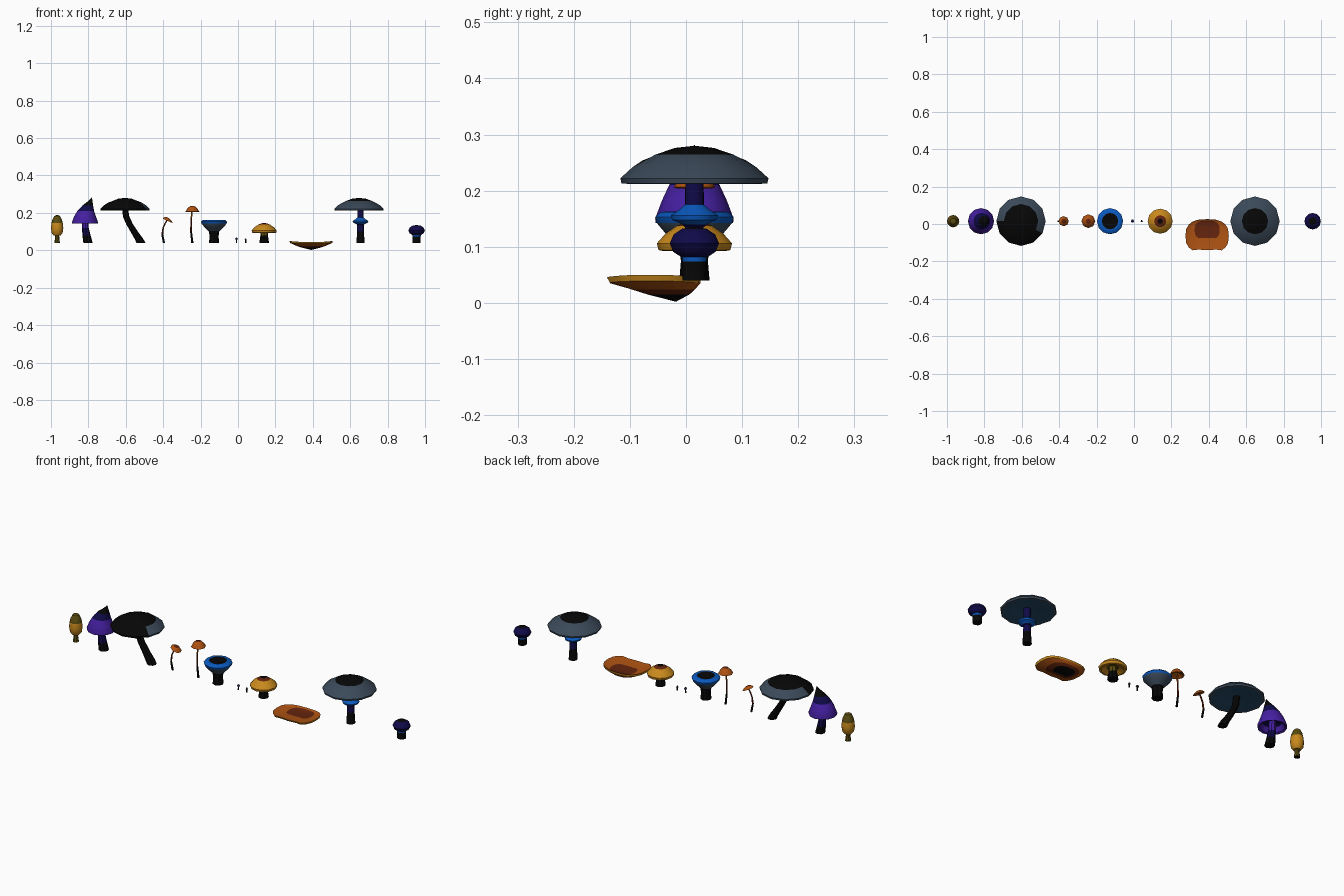
import bpy, bmesh, math

if "Cube" in bpy.data.objects:
    bpy.data.objects.remove(bpy.data.objects["Cube"])

# Flat colours (linear)
COLOURS = {
    "black": (0.002, 0.002, 0.002), "slate": (0.043, 0.066, 0.098),
    "deep_teal": (0.018, 0.07, 0.14), "purple": (0.06, 0.014, 0.36),
    "navy": (0.005, 0.003, 0.065), "blue": (0.003, 0.1, 0.52),
    "yellow": (0.58, 0.25, 0.012), "orange": (0.42, 0.085, 0.006),
    "red_brown": (0.13, 0.018, 0.004), "olive": (0.1, 0.07, 0.005)}
NAMES = list(COLOURS)
MATS = []
for n, c in COLOURS.items():
    m = bpy.data.materials.new(n)
    m.diffuse_color = (*c, 1)
    m.use_nodes = True
    m.node_tree.nodes["Principled BSDF"].inputs["Base Color"].default_value = m.diffuse_color
    MATS.append(m)
YC = 0.015


def finish(name, bm):
    bmesh.ops.recalc_face_normals(bm, faces=bm.faces)
    me = bpy.data.meshes.new(name)
    bm.to_mesh(me)
    bm.free()
    for m in MATS:
        me.materials.append(m)
    ob = bpy.data.objects.new(name, me)
    bpy.context.collection.objects.link(ob)
    bpy.context.view_layer.objects.active = ob
    ob.select_set(True)
    bpy.ops.object.shade_smooth_by_angle(angle=math.radians(40))
    ob.select_set(False)
    return ob


def skin(name, rings, cols):
    """Bridge rings of points; one-point rings close as fans."""
    bm = bmesh.new()
    vs = [[bm.verts.new(p) for p in r] for r in rings]
    for a, b, col in zip(vs, vs[1:], cols):
        n = max(len(a), len(b))
        for i in range(n):
            j = (i + 1) % n
            if len(a) == 1:
                f = (a[0], b[i], b[j])
            elif len(b) == 1:
                f = (a[i], b[0], a[j])
            else:
                f = (a[i], b[i], b[j], a[j])
            bm.faces.new(f).material_index = NAMES.index(col)
    return finish(name, bm)


def lathe(name, x, profile, sides=12, tilt=0.0):
    """Profile rows: radius, z, x shift, colour of the band below the row."""
    rings = []
    for r, z, dx, _ in profile:
        if r == 0:
            rings.append([(x + dx, YC, z)])
        else:
            rings.append([(x + dx + r * math.cos(a), YC + r * math.sin(a),
                           z - tilt * r * math.cos(a))
                          for a in (2 * math.pi * i / sides for i in range(sides))])
    return skin(name, rings, [p[3] for p in profile])


def stem(name, x, rows, sides=8):
    """Stem from top to base, closed at both ends."""
    top, base = rows[0], rows[-1]
    lathe(name, x, [(0, top[1], top[2], top[3])] + rows + [(0, base[1], base[2], "black")], sides)


# Egg-shaped mushroom
lathe("egg_cap", -0.967, [
    (0, .19, 0, "olive"), (.016, .183, 0, "olive"), (.026, .162, 0, "olive"),
    (.03, .145, 0, "yellow"), (.033, .118, 0, "yellow"), (.029, .092, 0, "yellow"),
    (.018, .078, 0, "yellow"), (0, .078, 0, "yellow")], 12)
stem("egg_stem", -0.967, [(.011, .08, 0, "olive"), (.012, .06, 0, "olive"), (.015, .04, 0, "black")])

# Pointed hat mushroom
lathe("pointed_cap", -0.818, [
    (0, .282, .037, "black"), (.012, .262, .028, "black"), (.028, .24, .015, "navy"),
    (.045, .21, .004, "purple"), (.058, .182, 0, "purple"), (.07, .15, 0, "purple"),
    (.069, .142, 0, "purple"), (.058, .146, 0, "purple"), (.045, .17, 0, "navy"),
    (0, .185, 0, "navy")])
stem("pointed_stem", -0.818, [(.017, .18, 0, "purple"), (.018, .12, .002, "navy"),
                              (.022, .08, .008, "black"), (.025, .04, .016, "black")])


# Two broad parasol caps
def parasol(name, x, dark, dark_z):
    return lathe(name, x, [
        (0, .28, 0, "black"), (.035, .276, 0, "black"), (dark, dark_z, 0, "slate"),
        (.11, .242, 0, "slate"), (.132, .222, 0, "slate"), (.13, .213, 0, "slate"),
        (.118, .212, 0, "deep_teal"), (.07, .222, 0, "deep_teal"),
        (0, .226, 0, "deep_teal")], 12)


leaning = parasol("leaning_cap", -0.604, 0.092, .254)
for f in leaning.data.polygons:          # dark patch spills over the front rim
    dx, dy = f.center.x + 0.604, f.center.y - YC
    if dy < -0.01 and dx < -1.5 * dy and f.normal.z > -0.3:
        f.material_index = NAMES.index("black")
stem("leaning_stem", -0.604, [
    (.016, .226, 0, "black"), (.017, .18, .006, "black"), (.018, .14, .024, "black"),
    (.02, .095, .052, "black"), (.023, .06, .075, "black"), (.024, .04, .085, "black")])
parasol("parasol_cap", 0.647, 0.07, .264)
stem("parasol_stem", 0.655, [(.017, .226, 0, "navy"), (.017, .16, 0, "navy"),
                             (.018, .1, 0, "black"), (.022, .04, 0, "black")], 10)
lathe("parasol_skirt", 0.655, [
    (.017, .175, 0, "blue"), (.026, .167, 0, "blue"), (.042, .156, 0, "blue"),
    (.04, .148, 0, "blue"), (.022, .14, 0, "navy"), (.017, .135, 0, "navy")])

# Two thin-stemmed mushrooms
lathe("drooping_cap", -0.376, [
    (0, .176, 0, "red_brown"), (.013, .172, 0, "orange"), (.022, .165, 0, "orange"),
    (.027, .157, 0, "orange"), (.02, .157, 0, "orange"), (0, .162, 0, "orange")], 8, 0.45)
stem("drooping_stem", -0.376, [
    (.004, .165, 0, "red_brown"), (.004, .145, -.013, "red_brown"), (.004, .12, -.024, "red_brown"),
    (.005, .085, -.029, "black"), (.006, .04, -.02, "black")], 6)
lathe("slender_cap", -0.244, [
    (0, .238, 0, "red_brown"), (.014, .235, 0, "orange"), (.028, .222, 0, "orange"),
    (.037, .206, 0, "orange"), (.032, .204, 0, "orange"), (.012, .216, 0, "yellow"),
    (0, .218, 0, "yellow")], 8)
stem("slender_stem", -0.244, [
    (.004, .22, 0, "orange"), (.004, .17, -.006, "red_brown"), (.005, .1, -.007, "black"),
    (.006, .04, 0, "black")], 6)

# Blue funnel mushroom
lathe("funnel_cap", -0.128, [
    (0, .152, 0, "black"), (.025, .157, 0, "black"), (.044, .163, 0, "blue"),
    (.06, .162, 0, "blue"), (.07, .153, 0, "blue"), (.067, .142, 0, "slate"),
    (.05, .122, 0, "slate"), (.028, .1, 0, "black"), (0, .1, 0, "black")], 12)
stem("funnel_stem", -0.128, [(.028, .104, 0, "black"), (.024, .075, 0, "black"), (.027, .04, 0, "black")])

# Two tiny sprouts
for i, (x, r, z) in enumerate([(-.008, .009, .068), (.041, .006, .064)]):
    lathe(f"tiny_cap_{i}", x, [
        (0, z, 0, "navy"), (r * .7, z - .004, 0, "slate"), (r, z - .01, 0, "slate"),
        (0, z - .012, 0, "black")], 6)
    stem(f"tiny_stem_{i}", x, [(.003, z - .01, 0, "black"), (.004, .038, 0, "black")], 6)

# Yellow capped mushroom
lathe("yellow_cap", 0.14, [
    (0, .146, 0, "black"), (.014, .144, 0, "red_brown"), (.032, .137, 0, "yellow"),
    (.052, .123, 0, "yellow"), (.067, .106, 0, "yellow"), (.064, .094, 0, "yellow"),
    (.054, .092, 0, "yellow"), (.03, .105, 0, "olive"), (0, .106, 0, "olive")])
stem("yellow_stem", 0.14, [(.019, .108, 0, "olive"), (.02, .08, 0, "black"), (.026, .04, 0, "black")])

# Navy button mushroom
lathe("button_cap", 0.955, [
    (0, .135, 0, "black"), (.022, .132, 0, "navy"), (.037, .122, 0, "navy"),
    (.044, .106, 0, "navy"), (.038, .091, 0, "navy"), (.024, .082, 0, "blue"),
    (0, .082, 0, "navy")])
stem("button_stem", 0.955, [(.024, .088, 0, "blue"), (.022, .074, 0, "black"), (.022, .04, 0, "black")], 10)


# Shelf bracket: rounded, slightly wavy plate tapering to a root
def bracket_ring(scale, z, hx=0.391, hy=0.012, wave=0.0):
    pts = []
    for i in range(20):
        a = 2 * math.pi * i / 20
        c, s = math.cos(a), math.sin(a)
        x = 0.391 + .116 * math.copysign(abs(c) ** .75, c)
        y = -0.064 + .09 * math.copysign(abs(s) ** .75, s)
        if s < -.95:
            y += .014                    # notch in the front edge
        pts.append((hx + (x - hx) * scale, hy + (y - hy) * scale,
                    z + wave * math.cos(2 * a)))
    return pts


skin("shelf_bracket", [
    [(0.391, -0.02, .036)], bracket_ring(.58, .038), bracket_ring(.85, .043, wave=.002),
    bracket_ring(1, .047, wave=.003), bracket_ring(.97, .037, wave=.002),
    bracket_ring(.68, .024, hy=-.005), bracket_ring(.45, .015, hy=-.01), [(0.391, -0.018, .002)]],
    ["red_brown", "orange", "orange", "yellow", "orange", "red_brown", "black"])
